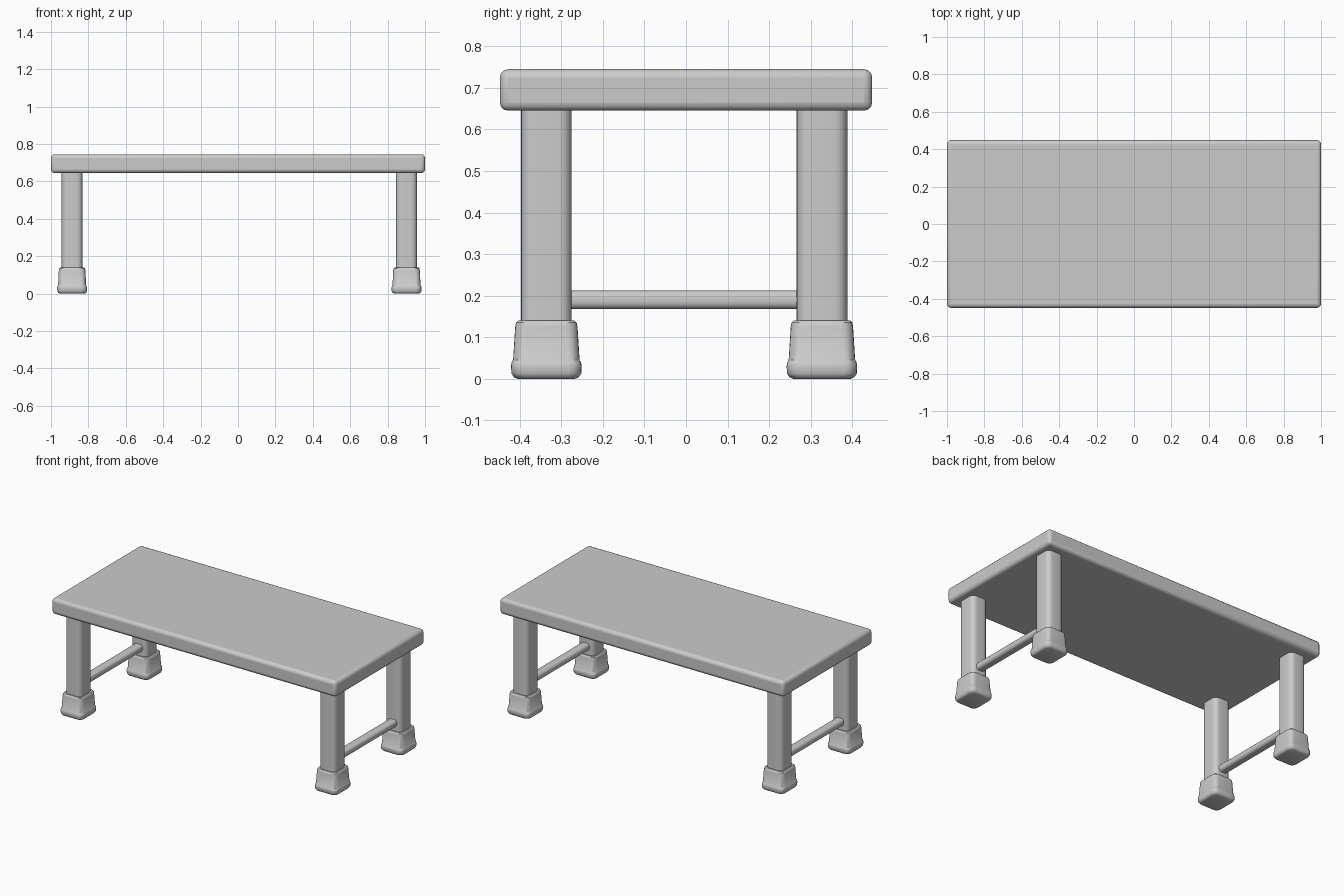
import bpy, bmesh, math

if "Cube" in bpy.data.objects:
    bpy.data.objects.remove(bpy.data.objects["Cube"])


def ring(hx, hy, r, seg=5):
    """Rounded rectangle outline, counter-clockwise."""
    pts = []
    for i, (sx, sy) in enumerate([(1, 1), (-1, 1), (-1, -1), (1, -1)]):
        for k in range(seg + 1):
            a = math.pi / 2 * (i + k / seg)
            pts.append((sx * (hx - r) + r * math.cos(a), sy * (hy - r) + r * math.sin(a)))
    return pts


def loft(name, levels, location, rotation=(0, 0, 0)):
    """Stack rounded rectangles (z, half x, half y, corner radius) into a closed solid."""
    bm = bmesh.new()
    rings = [[bm.verts.new((x, y, z)) for x, y in ring(hx, hy, r)] for z, hx, hy, r in levels]
    n = len(rings[0])
    for a, b in zip(rings, rings[1:]):
        for i in range(n):
            j = (i + 1) % n
            bm.faces.new((a[i], a[j], b[j], b[i]))
    bm.faces.new(rings[0][::-1])
    bm.faces.new(rings[-1])
    mesh = bpy.data.meshes.new(name)
    bm.to_mesh(mesh)
    bm.free()
    obj = bpy.data.objects.new(name, mesh)
    bpy.context.collection.objects.link(obj)
    obj.location = location
    obj.rotation_euler = rotation
    smooth(obj)
    return obj


def smooth(obj):
    bpy.ops.object.select_all(action='DESELECT')
    obj.select_set(True)
    bpy.context.view_layer.objects.active = obj
    bpy.ops.object.shade_smooth_by_angle(angle=math.radians(35))


# Table top: slab with softened edges
bpy.ops.mesh.primitive_cube_add(size=1, location=(0, 0, 0.695))
top = bpy.context.object
top.name = "table_top"
top.scale = (2.0, 0.896, 0.1)
bpy.ops.object.transform_apply(location=False, rotation=False, scale=True)
bevel = top.modifiers.new("soft_edges", 'BEVEL')
bevel.width = 0.02
bevel.segments = 3
smooth(top)

# Foot: rounded pad with a tapered sleeve above it
foot_levels = [
    (0.000, 0.066, 0.069, 0.025), (0.004, 0.074, 0.078, 0.028),
    (0.013, 0.079, 0.084, 0.030), (0.032, 0.080, 0.085, 0.030),
    (0.041, 0.078, 0.083, 0.030), (0.045, 0.075, 0.080, 0.028),
    (0.125, 0.071, 0.075, 0.028), (0.135, 0.069, 0.073, 0.027),
    (0.140, 0.064, 0.068, 0.025),
]
leg_levels = [(0.10, 0.056, 0.061, 0.03), (0.66, 0.056, 0.061, 0.03)]

LEG_X = {"left": -0.887, "right": 0.901}
LEG_Y = {"front": -0.336, "back": 0.327}

for side, x in LEG_X.items():
    for end, y in LEG_Y.items():
        loft(f"{end}_{side}_leg", leg_levels, (x, y, 0))
        loft(f"{end}_{side}_foot", foot_levels, (x, y, 0))
    # Stretcher joining the front and back legs
    loft(f"{side}_stretcher",
         [(-0.29, 0.029, 0.0225, 0.018), (0.29, 0.029, 0.0225, 0.018)],
         (x, -0.0045, 0.19), (math.pi / 2, 0, 0))
